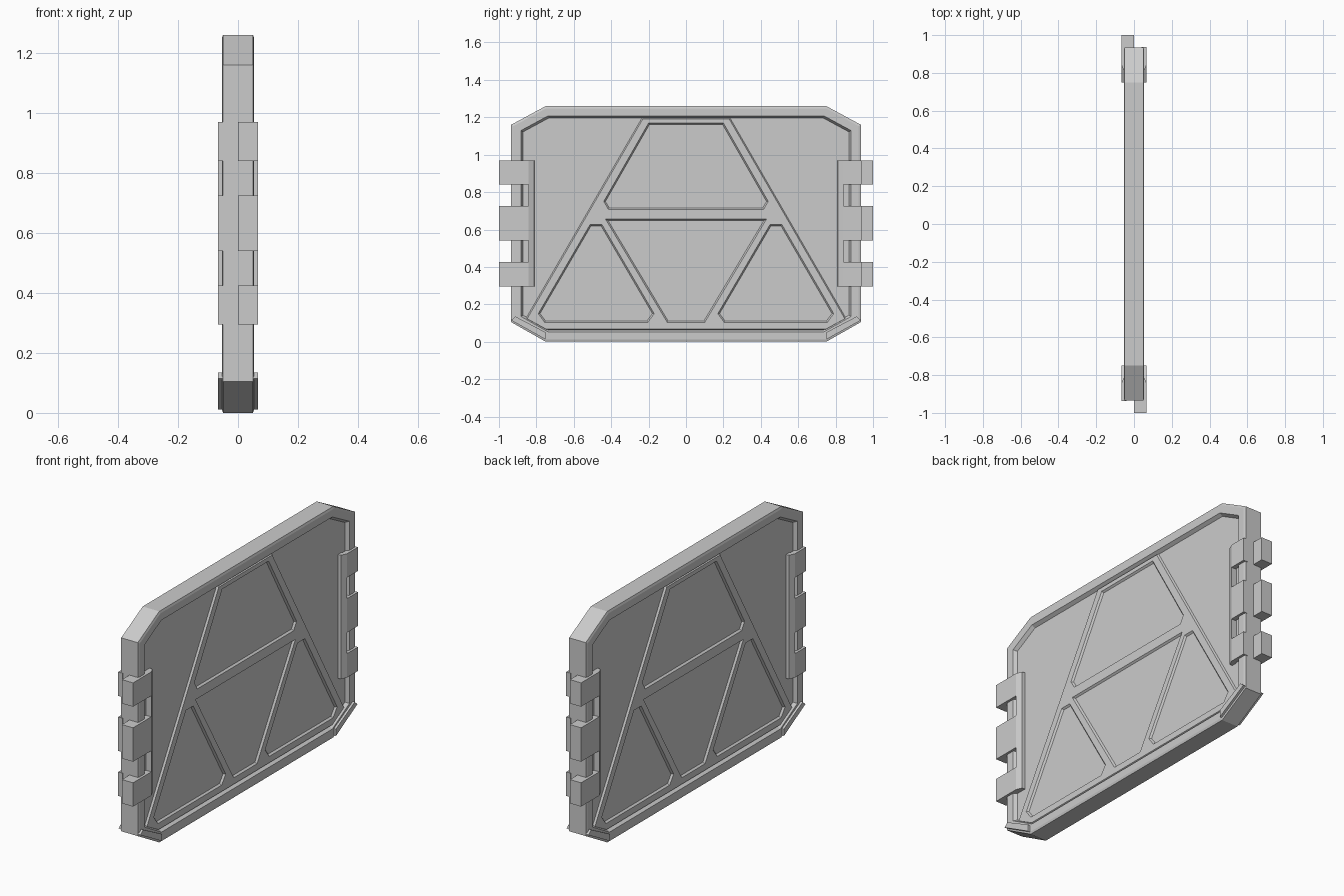
import bpy, bmesh
from mathutils import Vector, geometry

if "Cube" in bpy.data.objects:
    bpy.data.objects.remove(bpy.data.objects["Cube"])


def inset(pts, d):
    """Offset a convex outline inwards (negative d grows it)."""
    p = [Vector(q) for q in pts]
    n = len(p)
    area = sum(p[i].cross(p[(i + 1) % n]) for i in range(n))
    s = 1 if area > 0 else -1
    lines = []
    for i in range(n):
        a, b = p[i], p[(i + 1) % n]
        t = (b - a).normalized()
        off = Vector((-t.y, t.x)) * d * s
        lines.append((a + off, b + off))
    out = []
    for i in range(n):
        a, b = lines[i - 1]
        c, e = lines[i]
        r, q = b - a, e - c
        out.append(a + r * ((c - a).cross(q) / r.cross(q)))
    return out


def loft(name, stacks, axis="x"):
    """Closed solids from stacks of (height, outline) along x or z."""
    bm = bmesh.new()
    for stack in stacks:
        rings = []
        for h, pts in stack:
            rings.append([bm.verts.new((h, u, v) if axis == "x" else (u, v, h))
                          for u, v in pts])
        for a, b in zip(rings, rings[1:]):
            for i in range(len(a)):
                j = (i + 1) % len(a)
                bm.faces.new((a[i], a[j], b[j], b[i]))
        bm.faces.new(rings[0])
        bm.faces.new(rings[-1])
    bmesh.ops.recalc_face_normals(bm, faces=bm.faces)
    me = bpy.data.meshes.new(name)
    bm.to_mesh(me)
    bm.free()
    ob = bpy.data.objects.new(name, me)
    bpy.context.collection.objects.link(ob)
    return ob


def both(steps):
    """Mirror (height, outline) steps to both sides of the panel."""
    return [(-h, p) for h, p in reversed(steps)] + steps


def mirrored(pts):
    return pts + [(-y, z) for y, z in reversed(pts)]


# Panel with raised, bevelled rim
outline = mirrored([(.75, 1.26), (.935, 1.16), (.935, .105), (.75, 0)])
loft("panel", [both([(.050, outline), (.054, inset(outline, .012)),
                     (.054, inset(outline, .052)), (.035, inset(outline, .064))])])

# Raised truss ribs with four openings, walls sloped
truss = mirrored([(.235, 1.2), (.86, .12), (.75, .06)])
ribs = loft("truss_ribs", [both([(.033, truss), (.045, inset(truss, .008))])])
side = [(.45, .628), (.512, .628), (.79, .15), (.755, .103), (.205, .103), (.17, .15)]
openings = [mirrored([(.2, 1.17), (.44, .75), (.415, .708)]),
            mirrored([(.43, .655), (.1, .103)]),
            side, [(-y, z) for y, z in side]]
cutter = loft("rib_cutter", [both([(.035, inset(p, .008)), (.045, p),
                                   (.06, inset(p, -.012))]) for p in openings])
cutter.hide_render = True
mod = ribs.modifiers.new("openings", "BOOLEAN")
mod.operation, mod.solver, mod.object = "DIFFERENCE", "EXACT", cutter
bpy.context.view_layer.objects.active = ribs
bpy.ops.object.modifier_apply(modifier=mod.name)
bpy.data.objects.remove(cutter)

# Lower corner guards
for s, label in ((1, "back"), (-1, "front")):
    guard = [(s * y, z) for y, z in
             [(.75, .012), (.935, .115), (.912, .135), (.75, .05)]]
    loft("corner_guard_" + label, [both([(.066, guard)])])

# Hinges: a sloped strip plus three knuckles on each side of each end
for s in (1, -1):
    for f in (1, -1):
        strip = [(f * x, s * y) for x, y in
                 [(.03, .81), (.053, .812), (.067, .843), (.03, .843)]]
        loft("hinge_strip", [[(.295, strip), (.97, strip)]], "z")
        long = s * f < 0
        x0, y1 = (0, 1.0) if long else (.04, .938)
        block = [(f * x, s * y) for x, y in
                 [(x0, .843), (.067, .843), (.067, y1), (x0, y1)]]
        loft("hinge_knuckles", [[(a, block), (b, block)] for a, b in
                                ((.295, .425), (.54, .725), (.84, .97))], "z")
